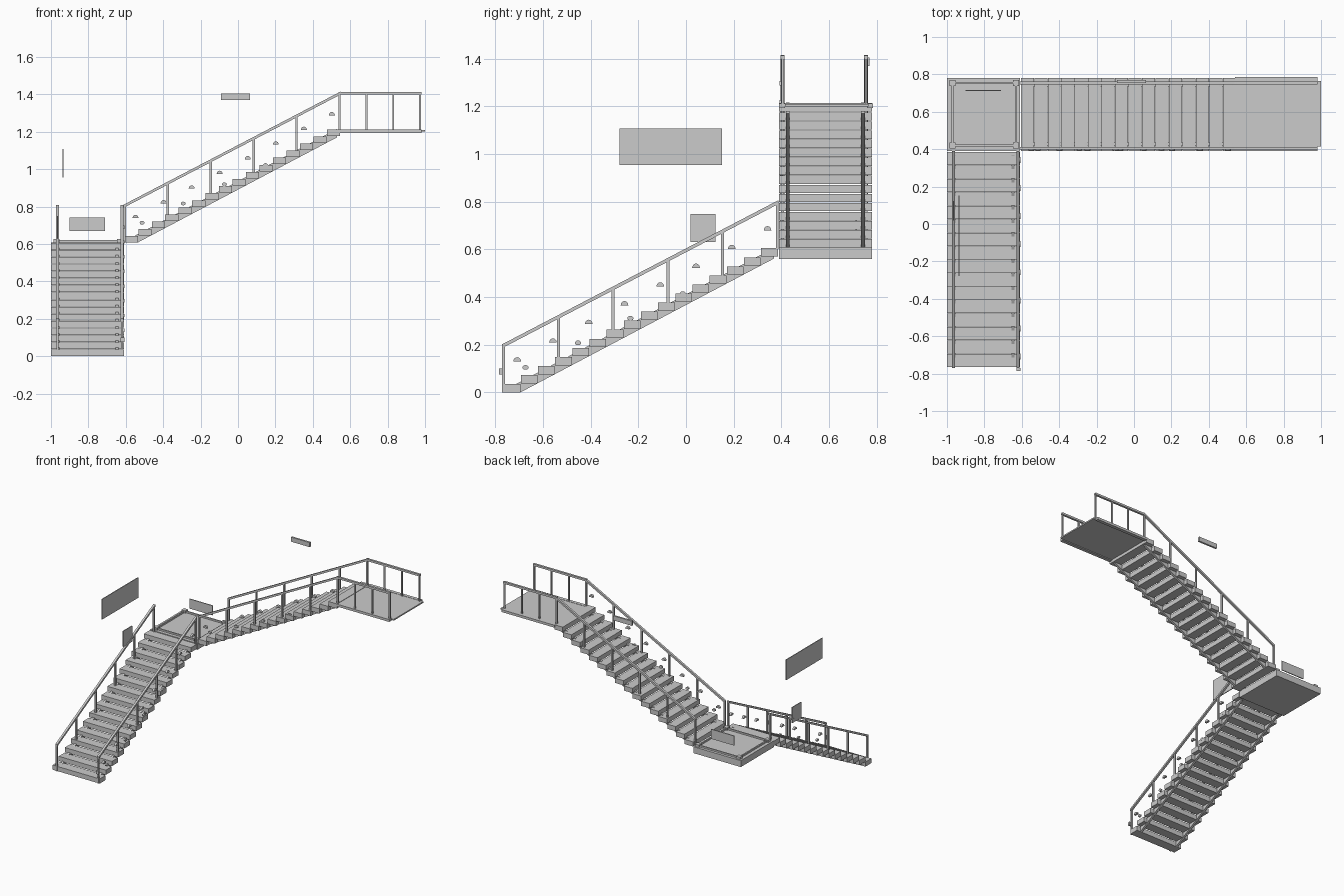
import bpy, bmesh, math

if "Cube" in bpy.data.objects:
    bpy.data.objects.remove(bpy.data.objects["Cube"])

N, RUN, RISE = 16, 0.072, 0.038


def prisms(name, axis, items):
    """One object from (profile, a0, a1) items; profile is (along, z), extruded across.
    axis 'y' runs along y (across = x), axis 'x' runs along x (across = y)."""
    bm = bmesh.new()
    for prof, a0, a1 in items:
        rings = []
        for a in (a0, a1):
            rings.append([bm.verts.new((a, u, z) if axis == 'y' else (u, a, z)) for u, z in prof])
        n = len(prof)
        bm.faces.new(rings[0])
        bm.faces.new(rings[1][::-1])
        for i in range(n):
            j = (i + 1) % n
            bm.faces.new((rings[0][j], rings[0][i], rings[1][i], rings[1][j]))
    bmesh.ops.recalc_face_normals(bm, faces=bm.faces)
    me = bpy.data.meshes.new(name)
    bm.to_mesh(me)
    bm.free()
    ob = bpy.data.objects.new(name, me)
    bpy.context.collection.objects.link(ob)
    return ob


def rect(u0, u1, z0, z1):
    return [(u0, z0), (u1, z0), (u1, z1), (u0, z1)]


def bar(u0, z0, u1, z1, h):
    """Sloped band whose top edge runs from (u0, z0) to (u1, z1)."""
    return [(u0, z0 - h), (u1, z1 - h), (u1, z1), (u0, z0)]


def half_disc(u, z, r, h):
    return [(u + r * math.cos(math.pi * i / 8), z + h * math.sin(math.pi * i / 8)) for i in range(9)]


def disc(u, z, r, h):
    return [(u + r * math.cos(math.pi * i / 6), z + h * math.sin(math.pi * i / 6)) for i in range(12)]


def flight(name, axis, u0, z0, a0, a1, rails, lamp_a):
    # treads
    prisms(name + "_treads", axis,
           [(rect(u0 + i * RUN, u0 + i * RUN + 0.07, z0 + i * RISE, z0 + i * RISE + 0.035), a0, a1)
            for i in range(N)])
    # stringers under the treads, touching their lower back corners
    ua, ub = u0 + 0.07, u0 + (N - 1) * RUN + 0.055
    s = RISE / RUN
    zb = z0 + (ub - ua) * s
    prof = [(ua, z0), (ub, zb), (ub, zb + 0.045), (u0 + 0.02, z0 + 0.018), (u0 + 0.02, z0)]
    prisms(name + "_stringers", axis, [(prof, a0 + 0.03, a0 + 0.045), (prof, a1 - 0.045, a1 - 0.03)])
    # posts and sloped handrails
    posts, hand = [], []
    L, H = 1.148, 0.602
    for r in rails:
        for i in range(6):
            u, z = u0 + L * i / 5, z0 + H * i / 5
            posts.append((rect(u - 0.006, u + 0.006, z, z + 0.195), r - 0.006, r + 0.006))
        hand.append((bar(u0 - 0.006, z0 + 0.202, u0 + L + 0.006, z0 + H + 0.205, 0.016),
                     r - 0.008, r + 0.008))
    prisms(name + "_posts", axis, posts)
    prisms(name + "_handrails", axis, hand)
    # small dome lamps and round studs along the outer railing
    lamps = [(half_disc(u0 + 0.057 + 0.15 * i, z0 + 0.13 + 0.0785 * i, 0.016, 0.018),
              lamp_a - 0.008, lamp_a + 0.008) for i in range(8)]
    prisms(name + "_dome_lamps", axis, lamps)
    studs = [(disc(u0 + 0.092 + 0.22 * i, z0 + 0.105 + 0.103 * i, 0.013, 0.01),
              lamp_a - 0.006, lamp_a + 0.006) for i in range(5)]
    prisms(name + "_studs", axis, studs)


flight("lower_flight", 'y', -0.765, 0.0, -1.0, -0.61, (-0.965, -0.62), -0.615)
flight("upper_flight", 'x', -0.605, 0.608, 0.39, 0.78, (0.405, 0.755), 0.4)

# corner landing: slab, low border and corner blocks
prisms("landing_slab", 'x', [(rect(-1.0, -0.61, 0.56, 0.608), 0.39, 0.78)])
prisms("landing_border", 'x',
       [(rect(-0.97, -0.63, 0.608, 0.62), y - 0.005, y + 0.005) for y in (0.42, 0.755)]
       + [(rect(x - 0.005, x + 0.005, 0.608, 0.62), 0.42, 0.755) for x in (-0.97, -0.63)])
prisms("landing_corner_blocks", 'x',
       [(rect(x - 0.016, x + 0.016, 0.606, 0.626), y - 0.016, y + 0.016)
        for x in (-0.97, -0.63) for y in (0.42, 0.755)])

# top platform with side beams
prisms("platform_slab", 'x', [(rect(0.54, 1.0, 1.2, 1.21), 0.415, 0.765)])
prisms("platform_beams", 'x', [(rect(0.54, 0.98, 1.194, 1.212), a, a + 0.025) for a in (0.39, 0.76)])
posts, hand = [], []
for y in (0.405, 0.755):
    for i in range(4):
        x = 0.543 + 0.1435 * i
        posts.append((rect(x - 0.005, x + 0.005, 1.205, 1.405), y - 0.005, y + 0.005))
    hand.append((rect(0.537, 0.98, 1.398, 1.413), y - 0.008, y + 0.008))
prisms("platform_posts", 'x', posts)
prisms("platform_handrails", 'x', hand)

# blank hanging sign panels
prisms("large_sign", 'y', [(rect(-0.278, 0.152, 0.955, 1.107), -0.938, -0.932)])
prisms("square_sign", 'y', [(rect(0.018, 0.123, 0.63, 0.748), -0.968, -0.962)])
prisms("landing_sign", 'x', [(rect(-0.9, -0.71, 0.67, 0.742), 0.71, 0.717)])
prisms("upper_sign", 'x', [(rect(-0.09, 0.065, 1.37, 1.404), 0.755, 0.769)])

# small box at the foot of the outer railing
prisms("foot_box", 'y', [(rect(-0.785, -0.77, 0.075, 0.1), -0.627, -0.607)])
